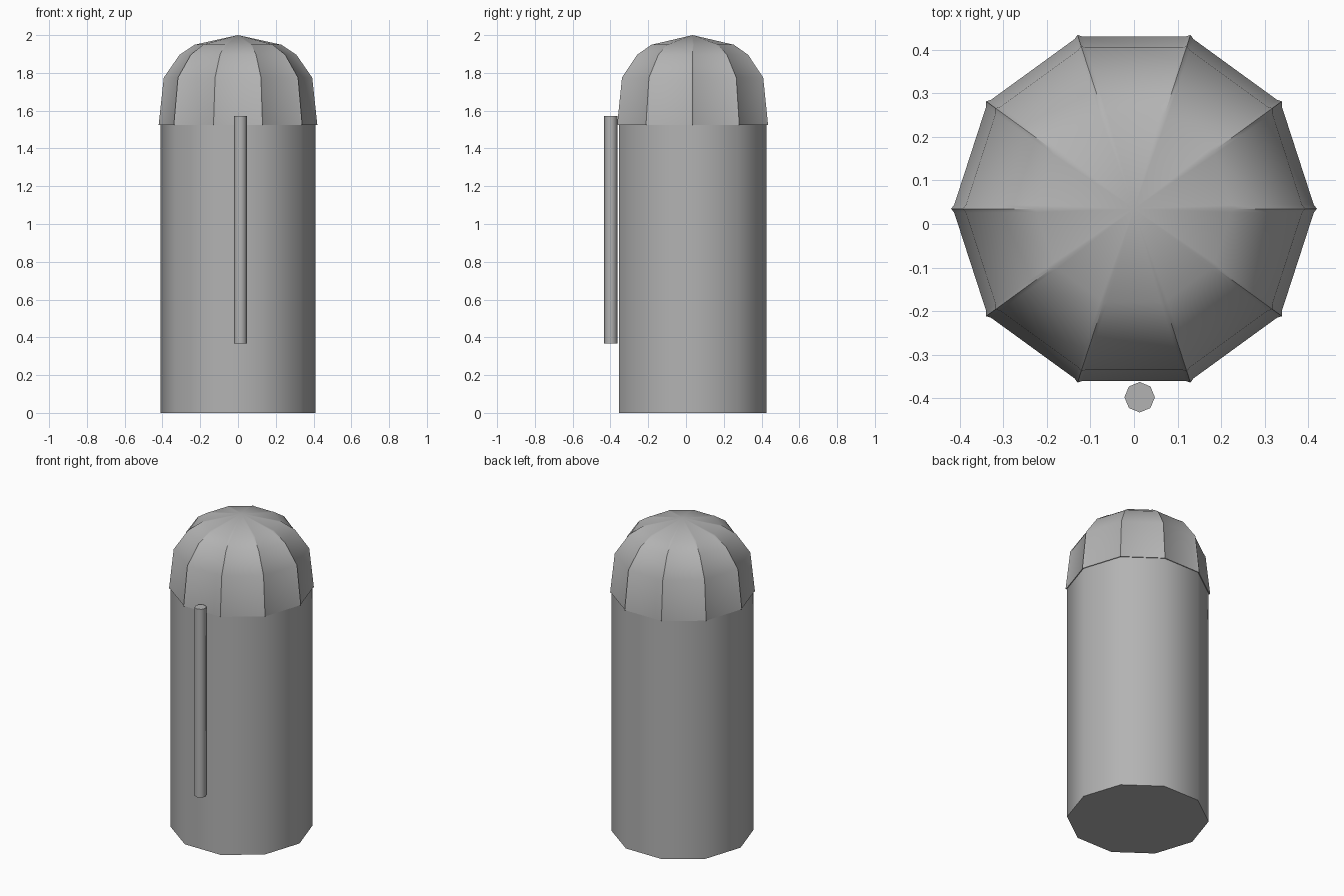
import bpy, bmesh
from math import cos, sin, pi, radians
from mathutils import Vector

if "Cube" in bpy.data.objects:
    bpy.data.objects.remove(bpy.data.objects["Cube"])

CY = 0.035      # y of the tank axis
SIDES = 10

grey = bpy.data.materials.new("dark_grey")
grey.diffuse_color = (0.45, 0.45, 0.45, 1)
grey.use_nodes = True
grey.node_tree.nodes["Principled BSDF"].inputs["Base Color"].default_value = grey.diffuse_color


def finish(name, bm, angle=40):
    bmesh.ops.recalc_face_normals(bm, faces=bm.faces)
    me = bpy.data.meshes.new(name)
    bm.to_mesh(me)
    bm.free()
    me.materials.append(grey)
    ob = bpy.data.objects.new(name, me)
    bpy.context.collection.objects.link(ob)
    bpy.ops.object.select_all(action='DESELECT')
    ob.select_set(True)
    bpy.context.view_layer.objects.active = ob
    bpy.ops.object.shade_smooth_by_angle(angle=radians(angle))
    return ob


def prism(name, n, r, x, y, z0, z1):
    # upright prism with a corner on the +x axis
    bm = bmesh.new()
    base = bm.faces.new([bm.verts.new((x + r * cos(2 * pi * i / n),
                                       y + r * sin(2 * pi * i / n), z0)) for i in range(n)])
    side = bmesh.ops.extrude_face_region(bm, geom=[base], use_keep_orig=True)
    top = [v for v in side['geom'] if isinstance(v, bmesh.types.BMVert)]
    bmesh.ops.translate(bm, verts=top, vec=(0, 0, z1 - z0))
    return finish(name, bm, 50)


# ten-sided body and the round bar on its front
prism("body", SIDES, 0.411, 0, CY, 0, 1.53)
prism("front_bar", 8, 0.035, 0.013, -0.398, 0.367, 1.572)

# dome: stacked rings, each corner pinched into a slim raised rib
profile = [(0.42, 1.525), (0.393, 1.775), (0.309, 1.896), (0.229, 1.949)]
corners = [Vector((cos(2 * pi * i / SIDES), sin(2 * pi * i / SIDES), 0)) for i in range(SIDES)]
bm = bmesh.new()
rings = []
for r, z in profile:
    k = (r / 0.42) ** 0.3
    ring = []
    for i, c in enumerate(corners):
        base = c * (r - 0.004 * k)
        before = (corners[i - 1] - c).normalized() * 0.01 * k
        after = (corners[(i + 1) % SIDES] - c).normalized() * 0.01 * k
        for p in (base + before, c * r, base + after):
            ring.append(bm.verts.new((p.x, p.y + CY, z)))
    rings.append(ring)
count = len(rings[0])
apex = bm.verts.new((0, CY, 2.0))
for i in range(count):
    j = (i + 1) % count
    for a, b in zip(rings, rings[1:]):
        bm.faces.new((a[i], a[j], b[j], b[i]))
    bm.faces.new((rings[-1][i], rings[-1][j], apex))
bm.faces.new(rings[0])
finish("ribbed_dome", bm)
